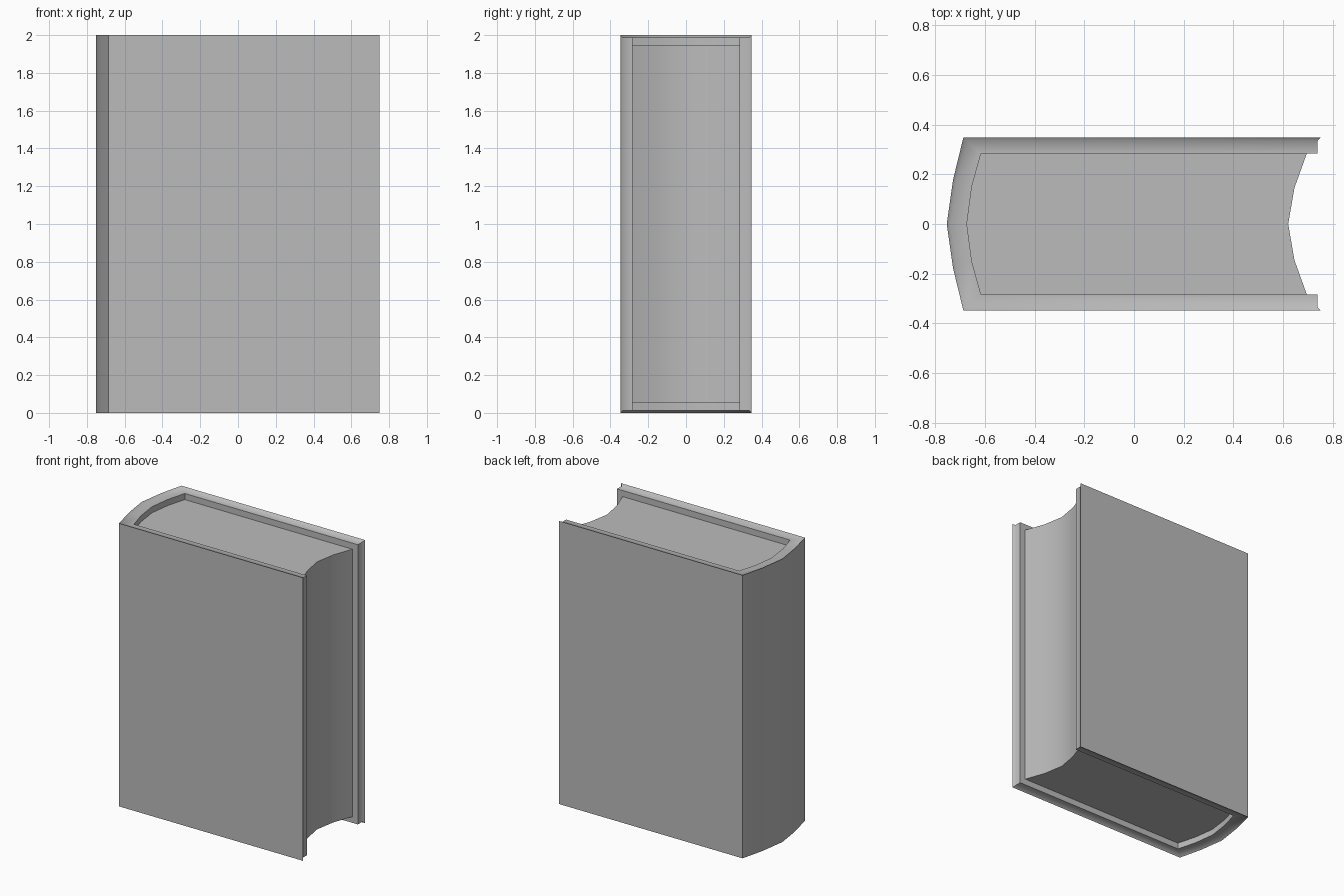
import bpy
import bmesh
import math

cube = bpy.data.objects.get("Cube")
if cube:
    bpy.data.objects.remove(cube, do_unlink=True)

grey = bpy.data.materials.new("plain grey")
grey.use_nodes = True
colour = (0.5, 0.5, 0.5, 1)
grey.diffuse_color = colour
grey.node_tree.nodes["Principled BSDF"].inputs["Base Color"].default_value = colour

HEIGHT = 2.0
LIP = 0.012        # depth of the bevelled cover rim
RECESS = 0.055     # pages sit below the cover edge


def mirrored(half):
    """Complete a front-to-middle path with its reflection in y."""
    return half + [(x, -y) for x, y in reversed(half[:-1])]


def finish(bm, name):
    bmesh.ops.recalc_face_normals(bm, faces=bm.faces)
    mesh = bpy.data.meshes.new(name)
    bm.to_mesh(mesh)
    bm.free()
    mesh.materials.append(grey)
    obj = bpy.data.objects.new(name, mesh)
    bpy.context.collection.objects.link(obj)
    bpy.ops.object.select_all(action="DESELECT")
    obj.select_set(True)
    bpy.context.view_layer.objects.active = obj
    bpy.ops.object.shade_smooth_by_angle(angle=math.radians(50))
    return obj


# Plan paths: from the front fore edge round the spine to the back
inner_spine = mirrored([(-0.615, -0.284), (-0.652, -0.15), (-0.672, 0)])
outer = mirrored([(0.75, -0.348), (-0.686, -0.348), (-0.727, -0.18), (-0.753, 0)])
inner = [(0.738, -0.284)] + inner_spine + [(0.738, 0.284)]
rim = [(a + (c - a) * 0.19, b + (d - b) * 0.19)
       for (a, b), (c, d) in zip(outer, inner)]
rim[0], rim[-1] = (0.738, -0.335), (0.738, 0.335)

# Cover: a six-sided section swept along the paths
bm = bmesh.new()
sections = []
for o, r, i in zip(outer, rim, inner):
    low, high = LIP, HEIGHT - LIP
    points = [(*o, 0), (*o, HEIGHT), (*r, high), (*i, high), (*i, low), (*r, low)]
    sections.append([bm.verts.new(p) for p in points])
for s, t in zip(sections, sections[1:]):
    for k in range(6):
        n = (k + 1) % 6
        bm.faces.new((s[k], s[n], t[n], t[k]))
for s in (sections[0], sections[-1]):
    bm.faces.new((s[0], s[1], s[2], s[5]))
    bm.faces.new((s[5], s[2], s[3], s[4]))
finish(bm, "cover")

# Page block: extruded plan with rounded back and hollow fore edge
fore_edge = mirrored([(0.695, -0.284), (0.645, -0.145), (0.62, 0)])
bm = bmesh.new()
base = bm.faces.new([bm.verts.new((x, y, RECESS))
                     for x, y in inner_spine + fore_edge[::-1]])
top = bmesh.ops.extrude_face_region(bm, geom=[base], use_keep_orig=True)["geom"]
bmesh.ops.translate(bm, vec=(0, 0, HEIGHT - 2 * RECESS),
                    verts=[g for g in top if isinstance(g, bmesh.types.BMVert)])
finish(bm, "page_block")
